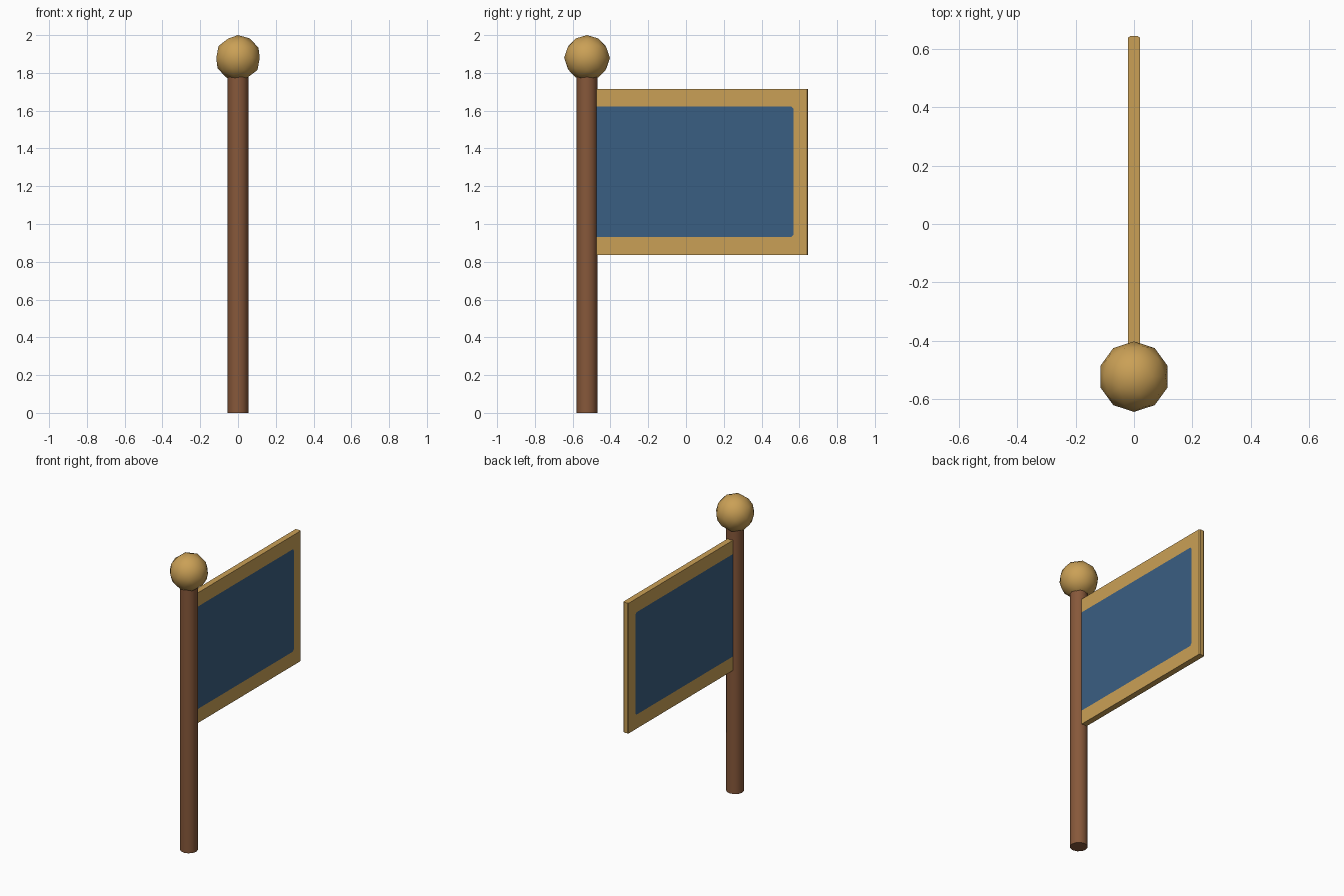
import bpy, bmesh, math

if "Cube" in bpy.data.objects:
    bpy.data.objects.remove(bpy.data.objects["Cube"])


def material(name, rgb):
    """Flat colour given as sRGB 0-255, stored linear."""
    m = bpy.data.materials.new(name)
    lin = [((c / 255 + 0.055) / 1.055) ** 2.4 for c in rgb]
    m.diffuse_color = (*lin, 1)
    m.use_nodes = True
    m.node_tree.nodes["Principled BSDF"].inputs["Base Color"].default_value = m.diffuse_color
    return m


WOOD = material("brown wood", (135, 88, 58))
GOLD = material("gold", (202, 160, 86))
BLUE = material("blue cloth", (58, 94, 130))

POLE_Y = -0.524

# Round wooden pole
bpy.ops.mesh.primitive_cylinder_add(vertices=12, radius=0.055, depth=1.79,
                                    location=(0, POLE_Y, 0.895))
pole = bpy.context.object
pole.name = "pole"
pole.data.materials.append(WOOD)
bpy.ops.object.shade_smooth_by_angle(angle=math.radians(40))

# Low-poly ball on top
bpy.ops.mesh.primitive_ico_sphere_add(subdivisions=2, radius=0.121,
                                      location=(0, POLE_Y, 1.879))
ball = bpy.context.object
ball.name = "pole_ball"
ball.data.materials.append(GOLD)
bpy.ops.object.shade_smooth()

# Flag: outlines in (y, z), open side inside the pole
T, Y0, Y1, EDGE = 0.02, -0.50, 0.64, 0.645
Z0, Z1 = 0.835, 1.715
outer = [(Y0, Z0), (Y1, Z0), (Y1, Z1), (Y0, Z1)]
inner = [(Y0, 0.93), (0.557, 0.93), (0.568, 0.942),
         (0.568, 1.61), (0.557, 1.622), (Y0, 1.622)]

bm = bmesh.new()


def face(points, mat=0):
    f = bm.faces.new([bm.verts.new(p) for p in points])
    f.material_index = mat


for x in (-T, T):
    face([(x, y, z) for y, z in outer + inner[::-1]])     # gold border
    face([(x, y, z) for y, z in inner], 1)                # blue field
# Rim with slightly bevelled outer end
section = [(-T, Y0), (-T, Y1), (-0.013, EDGE), (0.013, EDGE), (T, Y1), (T, Y0)]
for z in (Z0, Z1):
    face([(x, y, z) for x, y in section])
for (xa, ya), (xb, yb) in zip(section[1:4], section[2:5]):
    face([(xa, ya, Z0), (xb, yb, Z0), (xb, yb, Z1), (xa, ya, Z1)])
# Inner end, hidden in the pole
ends = [z for _, z in (outer[0], inner[0], inner[-1], outer[-1])]
face([(-T, Y0, z) for z in ends] + [(T, Y0, z) for z in ends[::-1]])

bmesh.ops.remove_doubles(bm, verts=bm.verts, dist=1e-5)
bmesh.ops.recalc_face_normals(bm, faces=bm.faces)
mesh = bpy.data.meshes.new("flag")
bm.to_mesh(mesh)
bm.free()
mesh.materials.append(GOLD)
mesh.materials.append(BLUE)
bpy.context.collection.objects.link(bpy.data.objects.new("flag", mesh))
